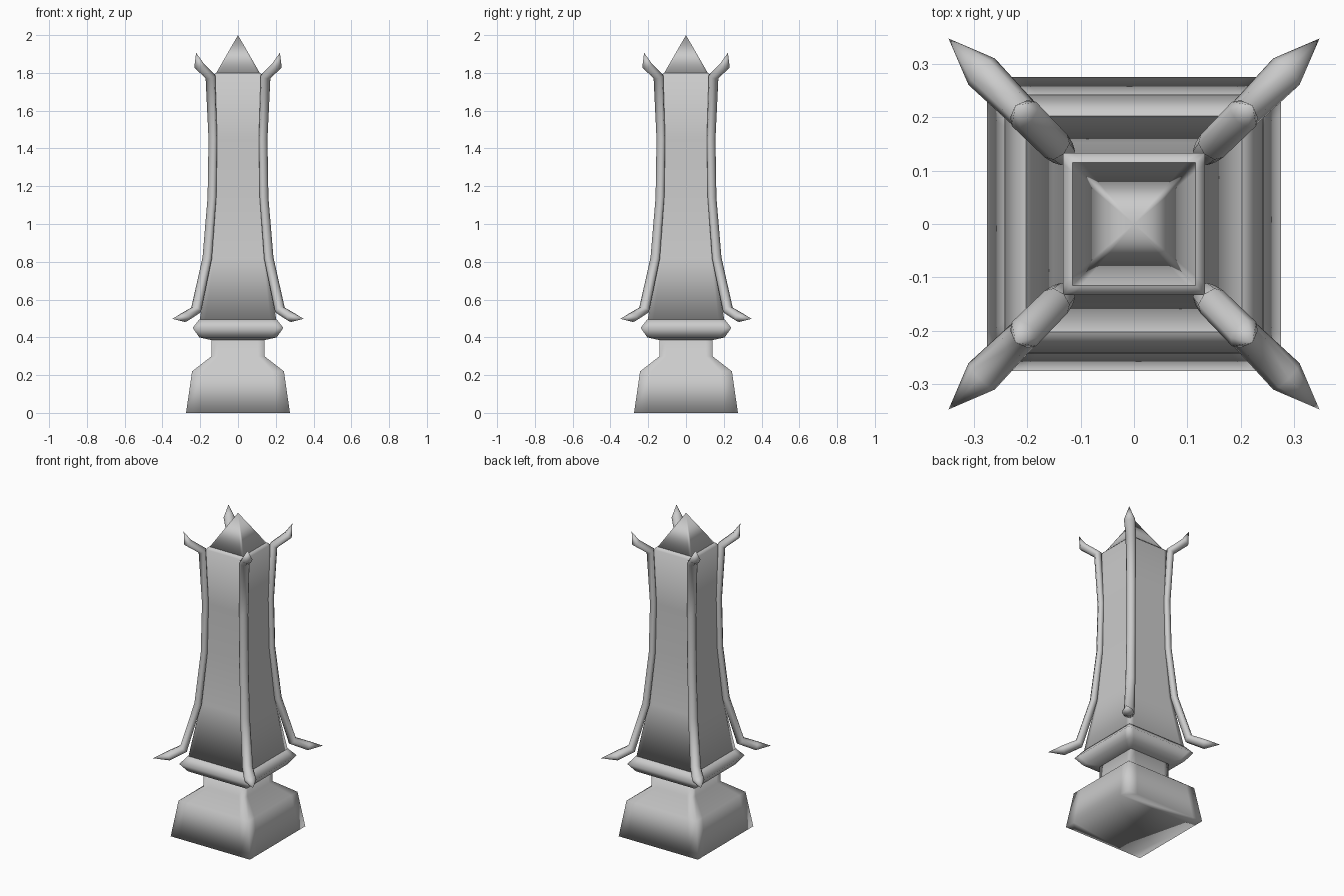
import bpy, bmesh
from math import cos, sin, pi, sqrt
from mathutils import Vector

if "Cube" in bpy.data.objects:
    bpy.data.objects.remove(bpy.data.objects["Cube"])

stone = bpy.data.materials.new("grey stone")
stone.use_nodes = True
stone.diffuse_color = (0.6, 0.6, 0.6, 1)
stone.node_tree.nodes["Principled BSDF"].inputs["Base Color"].default_value = (0.6, 0.6, 0.6, 1)


def loft(name, rings, apex_ends=False):
    """Skin a list of point rings; a one-point ring makes a pointed end."""
    bm = bmesh.new()
    loops = [[bm.verts.new(p) for p in ring] for ring in rings]
    for a, b in zip(loops, loops[1:]):
        n = max(len(a), len(b))
        for i in range(n):
            j = (i + 1) % n
            quad = [a[i % len(a)], a[j % len(a)], b[j % len(b)], b[i % len(b)]]
            bm.faces.new(list(dict.fromkeys(quad)))
    for ring in (loops[0], loops[-1]):
        if len(ring) > 2:
            bm.faces.new(ring)
    bmesh.ops.recalc_face_normals(bm, faces=bm.faces)
    mesh = bpy.data.meshes.new(name)
    bm.to_mesh(mesh)
    bm.free()
    mesh.materials.append(stone)
    for face in mesh.polygons:
        face.use_smooth = True
    obj = bpy.data.objects.new(name, mesh)
    bpy.context.collection.objects.link(obj)
    return obj


def square(half, z, hold):
    """Square ring with extra points near each corner to hold the shading."""
    if half == 0:
        return [(0, 0, z)]
    points = []
    for k in range(4):
        for t in (-1, -hold, hold):
            x, y = half, half * t
            for _ in range(k):
                x, y = -y, x
            points.append((x, y, z))
    return points


def square_part(name, profile, hold):
    return loft(name, [square(h, z, hold) for h, z in profile])


# Stepped base with neck, collar, flared shaft and pointed roof
square_part("base", [(0.275, 0), (0.243, 0.22), (0.14, 0.3), (0.14, 0.39)], 0.75)
square_part("collar", [(0.14, 0.385), (0.205, 0.4), (0.24, 0.45), (0.205, 0.495)], 0.85)
square_part("shaft", [(0.203, 0.49), (0.152, 0.82), (0.133, 1.14),
                      (0.131, 1.45), (0.133, 1.785), (0.118, 1.8)], 0.85)
square_part("roof", [(0.118, 1.795), (0, 2.0)], 0.85)

# Rib path: offset from centre on x and y, height, half width, half depth
RIB = [(0.347, 0.498, 0, 0), (0.285, 0.506, 0.035, 0.026), (0.222, 0.545, 0.031, 0.026),
       (0.163, 0.82, 0.028, 0.022), (0.138, 1.14, 0.026, 0.02), (0.133, 1.45, 0.026, 0.02),
       (0.146, 1.78, 0.03, 0.024), (0.206, 1.838, 0.032, 0.024), (0.222, 1.907, 0, 0)]


def rib(name, sx, sy):
    out = Vector((sx, sy, 0)) / sqrt(2)
    side = Vector((-sy, sx, 0)) / sqrt(2)
    up = Vector((0, 0, 1))
    path = [out * (d * sqrt(2)) + up * z for d, z, _, _ in RIB]
    rings = []
    for i, (_, _, wide, deep) in enumerate(RIB):
        if wide == 0:
            rings.append([path[i]])
            continue
        before = (path[i] - path[i - 1]).normalized()
        after = (path[i + 1] - path[i]).normalized()
        normal = (before + after).normalized().cross(side)
        angles = [2 * pi * k / 8 for k in range(8)]
        rings.append([path[i] + side * (wide * cos(a)) + normal * (deep * sin(a))
                      for a in angles])
    loft(name, rings)


# One curved rib with pointed ends on every corner
for front, sy in (("front", -1), ("back", 1)):
    for hand, sx in (("left", 1), ("right", -1)):
        rib(f"{front}_{hand}_rib", sx, sy)
